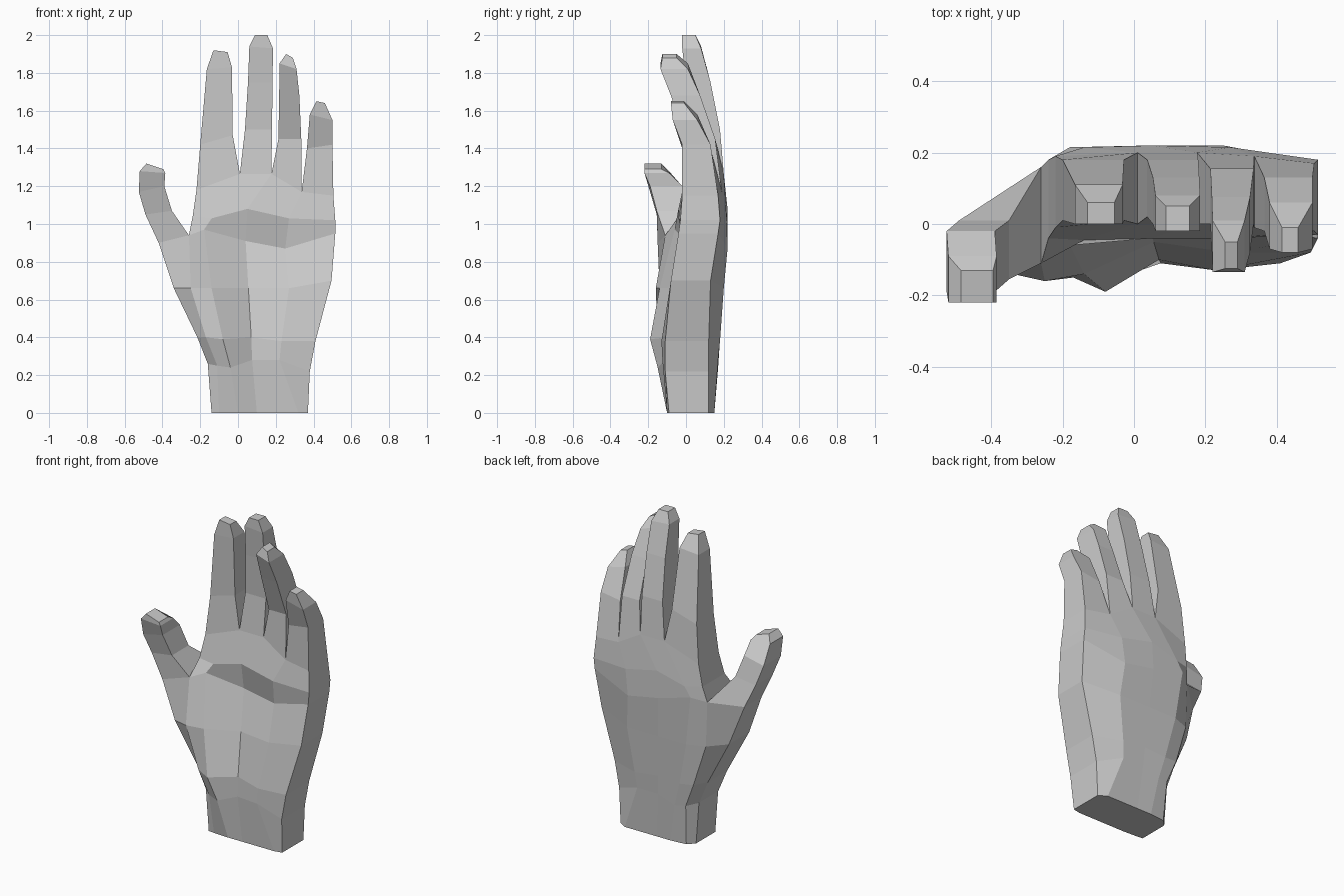
import bpy, bmesh

skin = bpy.data.materials.new("light_grey")
skin.diffuse_color = (0.6, 0.6, 0.6, 1)

# Palm rows, wrist to knuckles. Each column: x, z, front y, back y.
# The first column is the thumb side and ends at the thumb base.
palm_rows = [
    [(-.14, 0, -.09, .10), (-.10, 0, -.095, .14), (0, 0, -.10, .15),
     (.10, 0, -.10, .15), (.32, 0, -.10, .15), (.37, 0, -.09, .12)],
    [(-.16, .26, -.09, .10), (-.11, .25, -.13, .16), (-.04, .24, -.15, .17),
     (.075, .28, -.11, .17), (.22, .28, -.125, .17), (.38, .22, -.11, .12)],
    [(-.215, .40, -.10, .09), (-.17, .40, -.15, .17), (-.08, .39, -.19, .18),
     (.07, .40, -.10, .18), (.23, .38, -.13, .18), (.41, .38, -.11, .12)],
    [(-.34, .66, -.14, .06), (-.25, .66, -.16, .16), (-.14, .66, -.14, .20),
     (.055, .66, -.05, .20), (.27, .66, -.08, .20), (.495, .70, -.08, .13)],
    [(-.42, .90, -.15, .02), (-.26, .94, -.11, .16), (-.18, .97, -.06, .215),
     (.04, .91, 0, .22), (.25, .87, 0, .22), (.515, .95, -.04, .17)],
]
knuckle_rows = [
    [(-.24, 1.04, -.04, .18), (-.14, 1.03, -.045, .215), (.05, 1.08, -.04, .22),
     (.27, 1.03, -.04, .215), (.515, 1.02, -.03, .18)],
    [(-.22, 1.18, -.01, .19), (.01, 1.265, 0, .20), (.177, 1.265, 0, .20),
     (.337, 1.17, -.01, .19), (.505, 1.15, -.02, .17)],
]
# Digit rings: left x, left z, right x, right z, front y, back y
thumb = [(-.49, 1.05, -.35, 1.07, -.155, .01), (-.525, 1.17, -.39, 1.20, -.19, -.02),
         (-.52, 1.28, -.385, 1.27, -.22, -.09), (-.485, 1.32, -.395, 1.29, -.22, -.13)]
fingers = [
    [(-.20, 1.42, -.028, 1.47, .01, .18), (-.165, 1.82, -.032, 1.83, 0, .11),
     (-.13, 1.92, -.055, 1.91, 0, .06)],
    [(.037, 1.50, .18, 1.50, .02, .18), (.053, 1.75, .183, 1.75, 0, .13),
     (.06, 1.94, .185, 1.93, -.02, .08), (.09, 2.0, .155, 2.0, -.02, .05)],
    [(.214, 1.45, .335, 1.45, 0, .155), (.218, 1.68, .325, 1.68, -.08, .075),
     (.22, 1.85, .31, 1.82, -.135, .01), (.255, 1.90, .29, 1.88, -.125, -.05)],
    [(.365, 1.40, .50, 1.42, -.02, .13), (.38, 1.58, .50, 1.55, -.07, .06),
     (.415, 1.65, .46, 1.64, -.08, -.01)],
]

bm = bmesh.new()


def make_row(row):
    """Front and back vertices of one row of the palm."""
    return [(bm.verts.new((x, f, z)), bm.verts.new((x, b, z))) for x, z, f, b in row]


def skin_rows(low, high):
    """Front and back faces between two rows, and the two sides."""
    for (a, b), (c, d) in zip(zip(low, low[1:]), zip(high, high[1:])):
        bm.faces.new((a[0], b[0], d[0], c[0]))
        bm.faces.new((b[1], a[1], c[1], d[1]))
    for i in (0, -1):
        bm.faces.new((low[i][0], low[i][1], high[i][1], high[i][0]))


def grow_digit(left, right, rings):
    """Grow a four-sided digit from two columns and close its tip."""
    base = [left[0], right[0], right[1], left[1]]
    for xl, zl, xr, zr, f, b in rings:
        ring = [bm.verts.new(p) for p in
                ((xl, f, zl), (xr, f, zr), (xr, b, zr), (xl, b, zl))]
        for i in range(4):
            j = (i + 1) % 4
            bm.faces.new((base[i], base[j], ring[j], ring[i]))
        base = ring
    bm.faces.new(base)


# Palm and wrist
rows = [make_row(r) for r in palm_rows]
for low, high in zip(rows, rows[1:]):
    skin_rows(low, high)
bm.faces.new([c[0] for c in rows[0]] + [c[1] for c in reversed(rows[0])])

# Knuckle band above the thumb web
band = [rows[-1][1:]] + [make_row(r) for r in knuckle_rows]
for low, high in zip(band, band[1:]):
    skin_rows(low, high)

# Thumb and four fingers
grow_digit(rows[-1][0], rows[-1][1], thumb)
for i, rings in enumerate(fingers):
    grow_digit(band[-1][i], band[-1][i + 1], rings)

bmesh.ops.recalc_face_normals(bm, faces=bm.faces)
mesh = bpy.data.meshes.new("hand")
bm.to_mesh(mesh)
bm.free()
mesh.materials.append(skin)
hand = bpy.data.objects.new("hand", mesh)
bpy.context.collection.objects.link(hand)
